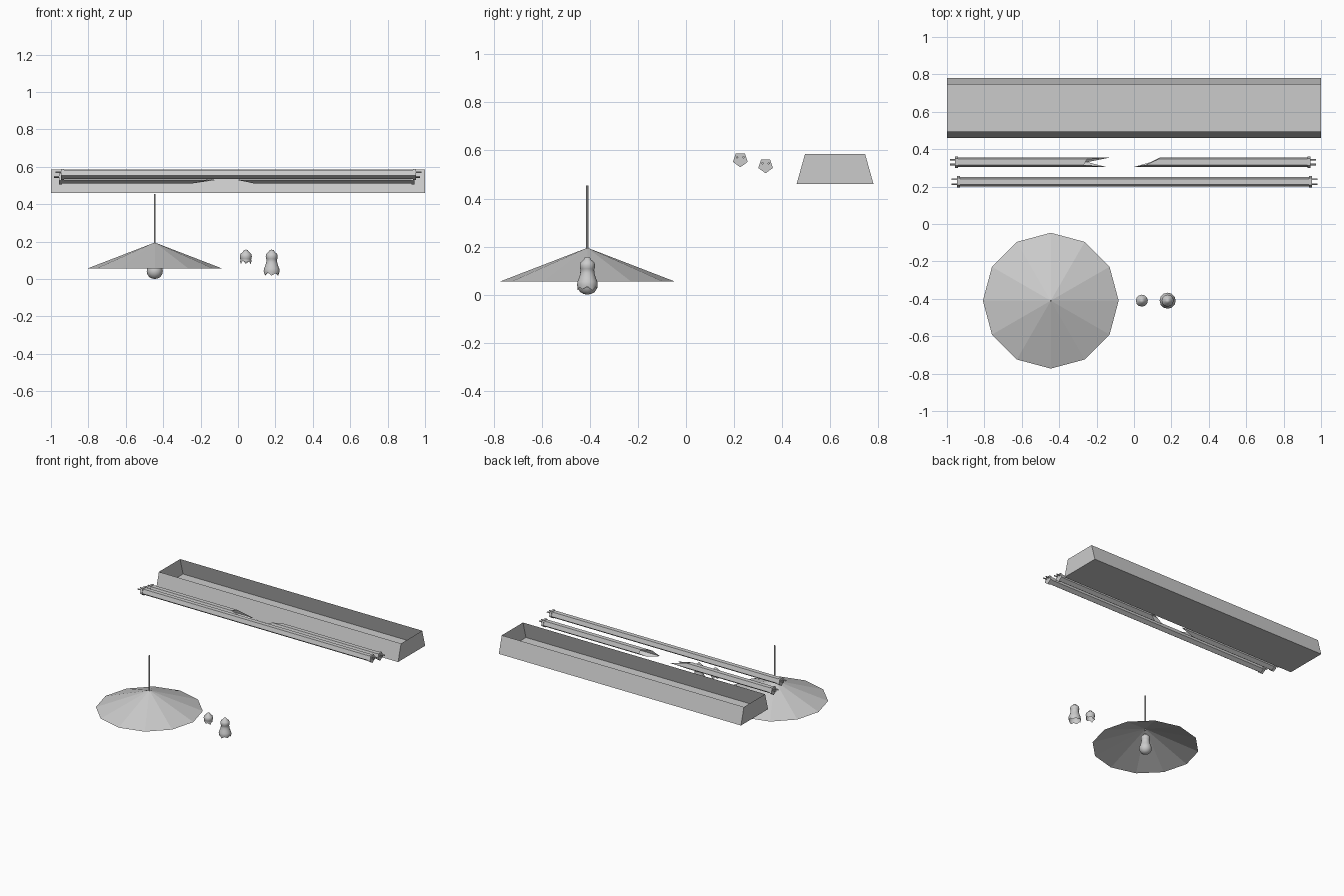
import bpy, bmesh, math
from mathutils import Vector

if "Cube" in bpy.data.objects:
    bpy.data.objects.remove(bpy.data.objects["Cube"])


def make(name, bm, smooth=False):
    bmesh.ops.recalc_face_normals(bm, faces=bm.faces)
    me = bpy.data.meshes.new(name)
    bm.to_mesh(me)
    bm.free()
    ob = bpy.data.objects.new(name, me)
    bpy.context.collection.objects.link(ob)
    if smooth:
        bpy.context.view_layer.objects.active = ob
        ob.select_set(True)
        bpy.ops.object.shade_smooth_by_angle(angle=math.radians(50))
        ob.select_set(False)
    return ob


def prism(name, start, end, y, z, r, n=5, caps=(True, True)):
    """Bar along x; start / end are one x value, or one per side vertex."""
    bm = bmesh.new()
    s = start if isinstance(start, tuple) else (start,) * n
    e = end if isinstance(end, tuple) else (end,) * n
    ang = [-math.pi / 2 + 2 * math.pi * i / n for i in range(n)]
    a, b = ([bm.verts.new((xs[i], y + r * math.cos(ang[i]), z + r * math.sin(ang[i])))
             for i in range(n)] for xs in (s, e))
    for i in range(n):
        j = (i + 1) % n
        bm.faces.new((a[i], a[j], b[j], b[i]))
    if caps[0]:
        bm.faces.new(a)
    if caps[1]:
        bm.faces.new(b)
    return make(name, bm)


def tube_end(name, x, side, y, z):
    """Metal end cap with two contact pins, pointing to side (+1 / -1)."""
    prism(name + "_cap", x - side * 0.016, x, y, z, 0.032)
    for k, dy in enumerate((-0.013, 0.013)):
        prism(f"{name}_pin_{k + 1}", x, x + side * 0.028, y + dy, z + 0.009, 0.005)


def lathe(name, profile, x, y, n=12, jag=None):
    """Revolve (radius, z) points; jag lists z offsets repeated round the last ring."""
    bm = bmesh.new()
    rings = []
    for k, (r, z) in enumerate(profile):
        if r == 0:
            rings.append([bm.verts.new((x, y, z))] * n)
            continue
        ring = []
        for i in range(n):
            t = 2 * math.pi * i / n
            dz = jag[i % len(jag)] if jag and k == len(profile) - 1 else 0
            ring.append(bm.verts.new((x + r * math.cos(t), y + r * math.sin(t), z + dz)))
        rings.append(ring)
    for a, b in zip(rings, rings[1:]):
        for i in range(n):
            j = (i + 1) % n
            bm.faces.new(list(dict.fromkeys((a[i], a[j], b[j], b[i]))))
    return make(name, bm, True)


# Open-topped trough with sides leaning inwards
bm = bmesh.new()
bot = [bm.verts.new((x, y, 0.46)) for x, y in ((-1, .46), (1, .46), (1, .78), (-1, .78))]
top = [bm.verts.new((x, y, 0.585)) for x, y in ((-1, .495), (1, .495), (1, .745), (-1, .745))]
bm.faces.new(bot[::-1])
for i in range(4):
    j = (i + 1) % 4
    bm.faces.new((bot[i], bot[j], top[j], top[i]))
make("fixture_trough", bm)

# Whole tube
Y1, Z1 = 0.226, 0.562
prism("whole_tube", -0.935, 0.94, Y1, Z1, 0.027)
tube_end("whole_tube_left", -0.947, -1, Y1, Z1)
tube_end("whole_tube_right", 0.952, 1, Y1, Z1)

# Broken tube in two open-ended pieces
Y2, Z2 = 0.331, 0.537
prism("broken_tube_left", -0.945, (-0.25, -0.12, -0.25, -0.27, -0.15), Y2, Z2, 0.027,
      caps=(True, False))
prism("broken_tube_right", (0.09, 0.14, 0.13, 0.06, 0.0), 0.935, Y2, Z2, 0.027,
      caps=(False, True))
tube_end("broken_tube_left", -0.957, -1, Y2, Z2)
tube_end("broken_tube_right", 0.944, 1, Y2, Z2)

# Hanging lamp: twelve-sided cone shade and rod
LX, LY = -0.445, -0.41
bm = bmesh.new()
apex = bm.verts.new((LX, LY, 0.195))
rim = [bm.verts.new((LX + .363 * math.cos(i * math.pi / 6),
                     LY + .363 * math.sin(i * math.pi / 6), 0.055)) for i in range(12)]
for i in range(12):
    bm.faces.new((apex, rim[i], rim[(i + 1) % 12]))
make("lamp_shade", bm)
bm = bmesh.new()
bmesh.ops.create_cone(bm, cap_ends=True, segments=8, radius1=0.005, radius2=0.005, depth=0.275)
bmesh.ops.translate(bm, verts=bm.verts, vec=Vector((LX, LY, 0.3175)))
make("lamp_rod", bm)

# Bulbs: whole, bottom broken off, and base only
base = [(0, .157), (.011, .154), (.016, .145), (.029, .134), (.032, .122), (.03, .108), (.028, .104)]
glass = [(.029, .09), (.034, .072), (.041, .055), (.043, .042)]
lathe("whole_bulb", base + glass + [(.040, .026), (.030, .011), (.016, .003), (0, 0)], LX, LY)
lathe("broken_bulb", base + glass + [(.040, .028)], 0.18, -0.41,
      jag=(0.006, -0.01, 0.003, -0.006))
lathe("broken_bulb_base", base + [(.031, .092)], 0.042, -0.41,
      jag=(0.008, -0.004, 0.002, -0.012))
